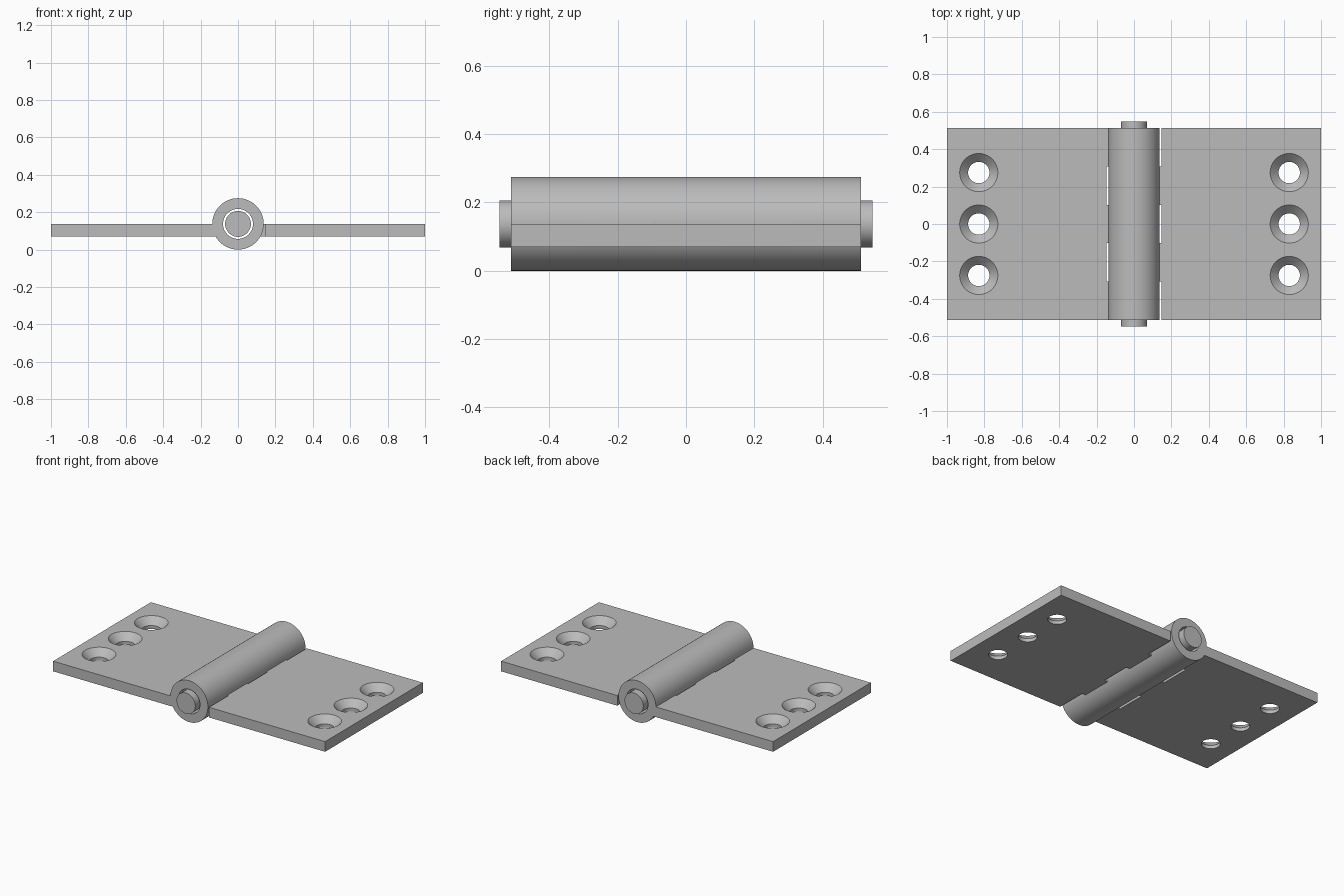
import bpy, bmesh, math
from mathutils import Matrix, Vector

if "Cube" in bpy.data.objects:
    bpy.data.objects.remove(bpy.data.objects["Cube"], do_unlink=True)

HALF = 0.513            # half length of the leaves along the barrel
BARREL_R = 0.1375       # knuckle radius, also the height of the pin axis
BORE_R, PIN_R = 0.08, 0.069
PLATE_LOW, PLATE_TOP = 0.07, BARREL_R
CLEAR_X, ROOT_X = 0.146, 0.11
SEGMENTS = 5
STEP = 2 * HALF / SEGMENTS

steel = bpy.data.materials.new("steel_grey")
steel.use_nodes = True
grey = (0.5, 0.5, 0.5, 1)
steel.diffuse_color = grey
steel.node_tree.nodes["Principled BSDF"].inputs["Base Color"].default_value = grey


def make_object(name, bm):
    bmesh.ops.recalc_face_normals(bm, faces=bm.faces)
    mesh = bpy.data.meshes.new(name)
    bm.to_mesh(mesh)
    bm.free()
    mesh.materials.append(steel)
    obj = bpy.data.objects.new(name, mesh)
    bpy.context.collection.objects.link(obj)
    return obj


def activate(obj):
    bpy.ops.object.select_all(action='DESELECT')
    obj.select_set(True)
    bpy.context.view_layer.objects.active = obj


def lathe(name, profile, matrix, closed=False, sides=64):
    """Spin (radius, height) points; closed makes a tube, otherwise ends are capped."""
    bm = bmesh.new()
    rings = []
    for r, h in profile:
        angles = [2 * math.pi * i / sides for i in range(sides)]
        rings.append([bm.verts.new(matrix @ Vector((r * math.cos(a), r * math.sin(a), h)))
                      for a in angles])
    pairs = list(zip(rings, rings[1:]))
    if closed:
        pairs.append((rings[-1], rings[0]))
    else:
        bm.faces.new(rings[0])
        bm.faces.new(rings[-1])
    for a, b in pairs:
        for i in range(sides):
            j = (i + 1) % sides
            bm.faces.new((a[i], a[j], b[j], b[i]))
    return make_object(name, bm)


def boolean(target, tool, operation):
    mod = target.modifiers.new(operation.lower(), 'BOOLEAN')
    mod.operation = operation
    mod.solver = 'EXACT'
    mod.object = tool
    activate(target)
    bpy.ops.object.modifier_apply(modifier=mod.name)
    bpy.data.objects.remove(tool, do_unlink=True)


def smooth(obj):
    activate(obj)
    bpy.ops.object.shade_smooth_by_angle(angle=math.radians(30))


# Axis matrix that turns the lathe axis onto y at the pin height
along_y = Matrix.Translation((0, 0, BARREL_R)) @ Matrix.Rotation(-math.pi / 2, 4, 'X')


def make_leaf(name, side, own):
    # Plate outline with a tongue at each own knuckle and a notch at the others
    outline = [(1, HALF), (1, -HALF)]
    for k in range(SEGMENTS):
        x = ROOT_X if k in own else CLEAR_X
        outline += [(x, -HALF + k * STEP), (x, -HALF + (k + 1) * STEP)]
    bm = bmesh.new()
    face = bm.faces.new([bm.verts.new((side * x, y, PLATE_LOW)) for x, y in outline])
    extruded = bmesh.ops.extrude_face_region(bm, geom=[face])["geom"]
    top = [v for v in extruded if isinstance(v, bmesh.types.BMVert)]
    bmesh.ops.translate(bm, verts=top, vec=(0, 0, PLATE_TOP - PLATE_LOW))
    leaf = make_object(name, bm)

    # Countersunk screw holes
    sink = [(0.057, 0.0), (0.057, 0.0925), (0.122, 0.1575)]
    for y in (-0.275, 0, 0.275):
        cutter = lathe("screw_hole_cutter", sink, Matrix.Translation((side * 0.83, y, 0)))
        cutter.hide_render = True
        boolean(leaf, cutter, 'DIFFERENCE')

    # Knuckles rolled round the pin
    for k in own:
        y0 = -HALF + k * STEP
        y1 = y0 + STEP
        ring = [(BORE_R, y0), (BARREL_R, y0), (BARREL_R, y1), (BORE_R, y1)]
        boolean(leaf, lathe("knuckle", ring, along_y, closed=True), 'UNION')
    smooth(leaf)


make_leaf("right_leaf", -1, (0, 2, 4))
make_leaf("left_leaf", 1, (1, 3))

# Hinge pin, standing clear of the bore and proud at both ends
smooth(lathe("hinge_pin", [(PIN_R, -0.547), (PIN_R, 0.547)], along_y))
